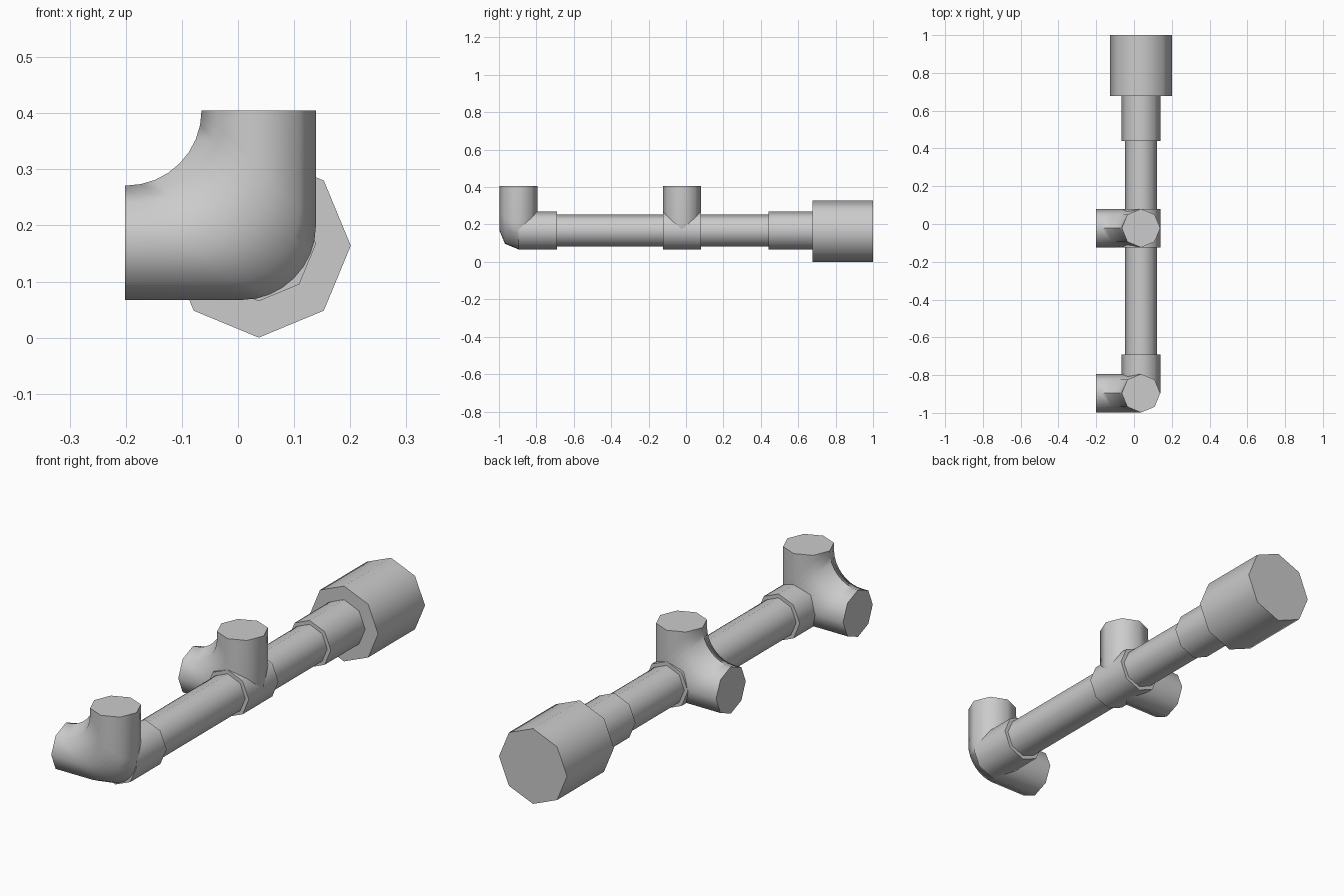
import bpy, bmesh, math

if "Cube" in bpy.data.objects:
    bpy.data.objects.remove(bpy.data.objects["Cube"])

SIDES = 8
CX, CZ = 0.037, 0.167      # axis of the main run
R_PIPE, R_FIT, R_END = 0.085, 0.102, 0.164
BEND = 0.134               # fillet radius of the elbows


def loft(name, rings):
    """Skin a list of equal point rings and cap both ends."""
    bm = bmesh.new()
    vs = [[bm.verts.new(p) for p in ring] for ring in rings]
    n = len(vs[0])
    for a, b in zip(vs, vs[1:]):
        for i in range(n):
            j = (i + 1) % n
            bm.faces.new((a[i], a[j], b[j], b[i]))
    bm.faces.new(vs[0])
    bm.faces.new(vs[-1])
    bmesh.ops.recalc_face_normals(bm, faces=bm.faces)
    me = bpy.data.meshes.new(name)
    bm.to_mesh(me)
    bm.free()
    ob = bpy.data.objects.new(name, me)
    bpy.context.collection.objects.link(ob)
    bpy.ops.object.select_all(action='DESELECT')
    ob.select_set(True)
    bpy.context.view_layer.objects.active = ob
    bpy.ops.object.shade_smooth_by_angle(angle=math.radians(50))
    return ob


def circle(r):
    return [(r * math.cos(math.tau * i / SIDES), r * math.sin(math.tau * i / SIDES))
            for i in range(SIDES)]


def tube_y(name, r, y0, y1, cz=CZ):
    return loft(name, [[(CX + a, y, cz + b) for a, b in circle(r)] for y in (y0, y1)])


def elbow(name, y, steps=8):
    """Side outlet turning up: every corner line gets the same fillet."""
    x_end, z_end = -0.201, 0.405
    rings = [[] for _ in range(steps + 3)]
    for d, w in circle(R_FIT):
        px, pz = CX + d, CZ + 0.002 - d
        path = [(x_end, pz)]
        for k in range(steps + 1):
            t = math.pi / 2 * k / steps
            path.append((max(px - BEND + BEND * math.sin(t), x_end),
                         min(pz + BEND - BEND * math.cos(t), z_end)))
        path.append((px, z_end))
        for ring, (x, z) in zip(rings, path):
            ring.append((x, y + w, z))
    # drop end rings' near-duplicates where the inner fillet starts at the rim
    return loft(name, rings)


# Front corner fitting
elbow("front_elbow", -0.896)
tube_y("front_socket", R_FIT, -0.896, -0.69)

# Middle fitting
elbow("middle_elbow", -0.022)
tube_y("middle_socket", R_FIT, -0.124, 0.08)

# Pipes of the main run
tube_y("front_pipe", R_PIPE, -0.70, -0.114)
tube_y("rear_pipe", R_PIPE, 0.07, 0.45)

# Rear reducer and wide end coupling
tube_y("reducer_socket", R_FIT, 0.44, 0.685)
tube_y("end_coupling", R_END, 0.677, 1.0, 0.164)
